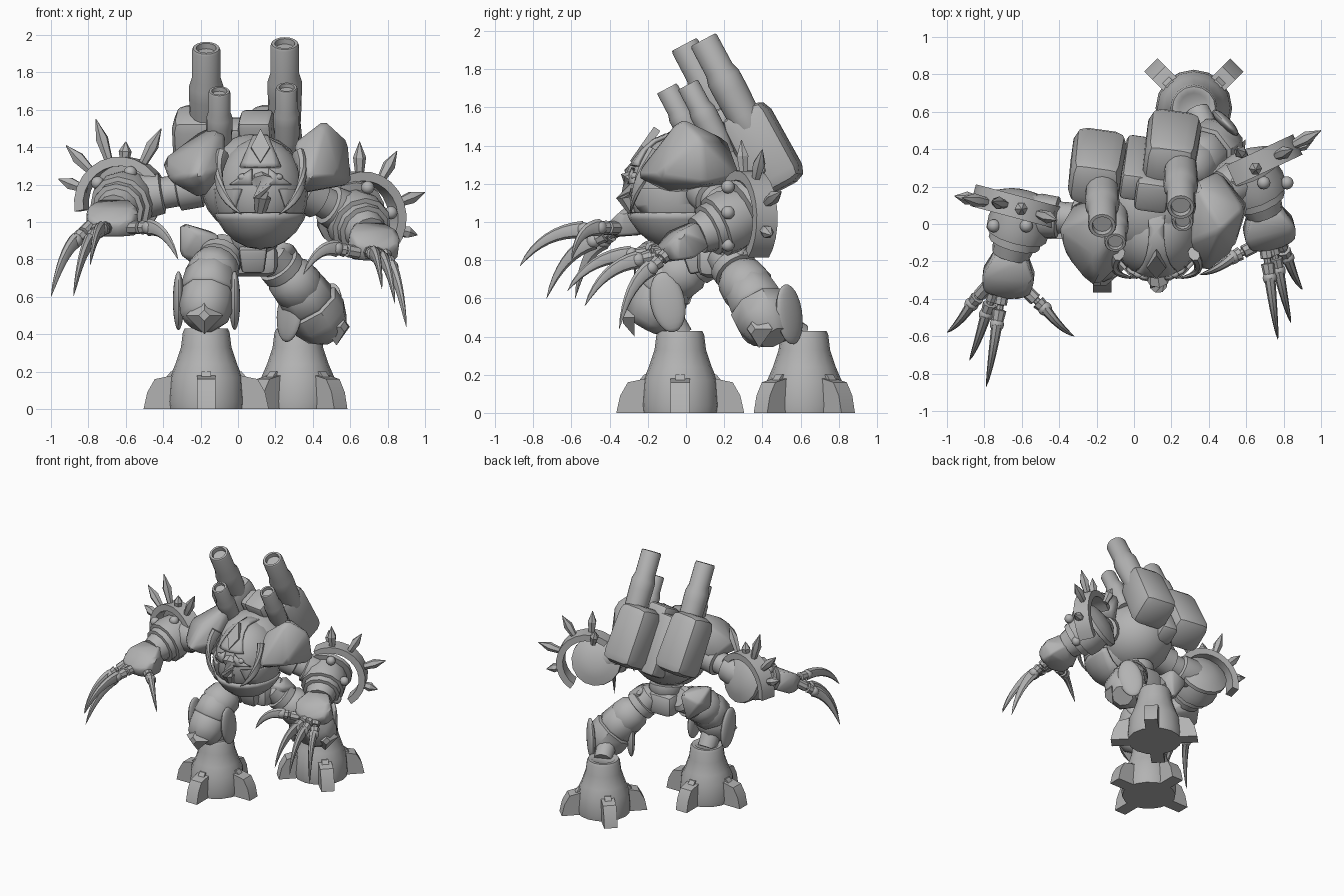
import bpy, bmesh, math
from mathutils import Vector, Matrix, Euler

default_cube = bpy.data.objects.get("Cube")
if default_cube:
    bpy.data.objects.remove(default_cube, do_unlink=True)

gray = bpy.data.materials.new("plain gray")
gray.use_nodes = True
gray.diffuse_color = (.45, .45, .45, 1)
gray.node_tree.nodes["Principled BSDF"].inputs["Base Color"].default_value = (.45, .45, .45, 1)


def finish(name, bm, angle=40, thickness=0):
    bmesh.ops.recalc_face_normals(bm, faces=bm.faces[:])
    mesh = bpy.data.meshes.new(name)
    bm.to_mesh(mesh)
    bm.free()
    mesh.materials.append(gray)
    mesh.shade_smooth()
    mesh.set_sharp_from_angle(angle=math.radians(angle))
    obj = bpy.data.objects.new(name, mesh)
    bpy.context.collection.objects.link(obj)
    if thickness:
        solid = obj.modifiers.new("Thickness", "SOLIDIFY")
        solid.thickness = thickness


def loft(name, path, radii, sides=12, flat=1, axis=None, angle=40, turn=0):
    """Skin rings along a path; flat squashes the section, axis fixes its direction."""
    path = [Vector(p) for p in path]
    bm = bmesh.new()
    rings = []
    for i, (p, r) in enumerate(zip(path, radii)):
        tangent = axis or path[min(i + 1, len(path) - 1)] - path[max(i - 1, 0)]
        quat = tangent.to_track_quat("Z", "Y")
        ring = []
        for k in range(sides):
            a = math.tau * (k + turn) / sides
            ring.append(bm.verts.new(p + quat @ Vector((r * flat * math.cos(a), r * math.sin(a), 0))))
        rings.append(ring)
    for low, high in zip(rings, rings[1:]):
        for k in range(sides):
            j = (k + 1) % sides
            bm.faces.new((low[k], low[j], high[j], high[k]))
    bm.faces.new(rings[0][::-1])
    bm.faces.new(rings[-1])
    finish(name, bm, angle)


def lathe(name, a, b, profile, sides=16, **options):
    """Turn (position, radius) pairs about the line from a to b."""
    a, b = Vector(a), Vector(b)
    loft(name, [a.lerp(b, t) for t, r in profile], [r for t, r in profile], sides, axis=b - a, **options)


def placed(center, size, rot=(0, 0, 0)):
    return Matrix.LocRotScale(Vector(center), Euler([math.radians(d) for d in rot]), Vector(size))


def ball(name, center, size, rot=(0, 0, 0), cuts=(), thickness=0):
    """Ellipsoid; each cut (point, normal) removes what lies beyond that plane."""
    bm = bmesh.new()
    bmesh.ops.create_uvsphere(bm, u_segments=20, v_segments=12, radius=1)
    for co, no in cuts:
        bmesh.ops.bisect_plane(bm, geom=bm.verts[:] + bm.edges[:] + bm.faces[:],
                               plane_co=co, plane_no=no, clear_outer=True)
    bm.transform(placed(center, size, rot))
    finish(name, bm, 40, thickness)


def hull(name, points, bevel=.02):
    """Bevelled convex block around a few corner points."""
    bm = bmesh.new()
    for p in points:
        bm.verts.new(p)
    bmesh.ops.convex_hull(bm, input=bm.verts[:])
    bmesh.ops.delete(bm, geom=[v for v in bm.verts if not v.link_faces], context="VERTS")
    bmesh.ops.bevel(bm, geom=bm.edges[:], offset=bevel, segments=1, affect="EDGES", clamp_overlap=True)
    finish(name, bm, 50)


def box(name, center, size, rot=(0, 0, 0), bevel=.03, taper=1):
    bm = bmesh.new()
    bmesh.ops.create_cube(bm, size=1)
    for v in bm.verts:
        v.co = Vector((v.co.x * size[0], v.co.y * size[1], v.co.z * size[2]))
        if v.co.z > 0:
            v.co.x *= taper
            v.co.y *= taper
    bmesh.ops.bevel(bm, geom=bm.edges[:], offset=bevel, segments=2, profile=.5, affect="EDGES")
    bm.transform(placed(center, (1, 1, 1), rot))
    finish(name, bm, 35)


def prism(name, outline, width, center, rot):
    """Extrude an x-z outline along y."""
    bm = bmesh.new()
    face = bm.faces.new([bm.verts.new((x, -width / 2, z)) for x, z in outline])
    made = bmesh.ops.extrude_face_region(bm, geom=[face])["geom"]
    bmesh.ops.translate(bm, vec=(0, width, 0), verts=[g for g in made if isinstance(g, bmesh.types.BMVert)])
    bm.transform(placed(center, (1, 1, 1), rot))
    finish(name, bm, 35)


def claw(name, a, ctrl, b, radius):
    a, ctrl, b = Vector(a), Vector(ctrl), Vector(b)
    steps = [i / 8 for i in range(9)]
    path = [a.lerp(ctrl, t).lerp(ctrl.lerp(b, t), t) for t in steps]
    loft(name, path, [radius * (1 - t) ** .7 + .001 for t in steps], 8, .65)


# Feet: flared bells, four toes each
def foot(side, x, y, turn, reach):
    lathe(side + "_foot", (x, y, 0), (x, y, 1), [(0, .2), (.04, .205), (.17, .195), (.24, .165),
          (.33, .135), (.41, .125), (.43, .115), (.43, .09), (.42, .08)], 16, angle=50)
    toe = [(.1, 0), (reach, 0), (reach - .02, .09), (reach - .06, .16), (.18, .18), (.1, .18)]
    ridge = [(.14, 0), (.27, 0), (.24, .14), (.19, .2), (.14, .2)]
    for k in range(4):
        prism(f"{side}_toe_{k}", toe, .1, (x, y, 0), (0, 0, turn + 90 * k))
        prism(f"{side}_toe_ridge_{k}", ridge, .05, (x, y, 0), (0, 0, turn + 90 * k))


foot("right", -.17, -.03, 0, .335)
foot("left", .32, .62, 45, .325)


# Legs: ribbed thigh, armoured knee, ankle strut
def leg(side, hip, knee, low, ankle, yaw, wide):
    hip, knee, low, ankle = map(Vector, (hip, knee, low, ankle))
    lathe(side + "_thigh", hip, knee, [(-.1, .07), (0, .1), (.25, .1), (.27, .12), (.45, .12), (.47, .1),
          (.6, .13), (.9, .14), (1.1, .11)])
    lathe(side + "_knee_armor", knee, low, [(-.4, .09), (-.15, .135), (.3, .15), (.36, .14), (.4, wide),
          (.75, wide), (1.05, .13), (1.25, .08)], 8, turn=.5, angle=45)
    loft(side + "_ankle", [low.lerp(knee, .4), ankle], [.08, .07])
    out = Matrix.Rotation(math.radians(yaw), 3, "Z")
    for sign in (-1, 1):
        ball(f"{side}_knee_flange_{sign}", knee.lerp(low, .6) + out @ Vector((sign * .15, .05, 0)),
             (.03, .09, .16), (12, 0, yaw))
    tip = low + out @ Vector((0, -.14, 0))
    lathe(side + "_knee_diamond", low + out @ Vector((0, -.08, 0)), tip, [(0, .1), (1, .03)], 4)


leg("right", (-.07, .16, .85), (-.15, -.08, .7), (-.18, -.19, .5), (-.17, -.03, .4), 0, .145)
leg("left", (.17, .2, .83), (.34, .34, .63), (.47, .44, .44), (.34, .6, .4), 45, .16)

# Pelvis and waist with pointed hip guards
box("pelvis", (.08, .17, .8), (.26, .22, .18), bevel=.05)
lathe("waist", (.08, .15, .84), (.09, .1, 1.05), [(0, .1), (.2, .13), (.4, .13), (.42, .1), (.65, .1), (.7, .15), (1, .2)])
box("pelvis_front_plate", (.08, .04, .8), (.12, .08, .14), (15, 0, 0), .02, 1.3)
hull("right_hip_guard", [(-.31, .1, 1), (-.22, .05, .95), (-.1, .08, .93), (-.3, .26, .9), (-.14, .28, .95),
     (-.31, .1, .82), (-.18, .25, .72), (-.1, .1, .78)], .015)
hull("left_hip_guard", [(.2, .12, .9), (.3, .16, .88), (.33, .3, .84), (.2, .33, .9), (.18, .15, .74), (.28, .28, .7)], .015)

# Torso and rounded armoured head
ball("torso", (.08, .1, 1.2), (.28, .3, .27))
head = Vector((.12, -.04, 1.17))
size = Vector((.235, .26, .28))
ball("head_core", head, size)
ball("crown_plate", head, size * 1.08, (0, 0, 0), [((0, 0, .42), (0, 0, -1)), ((.5, 0, .3), (1, 0, .5)),
     ((-.5, 0, .3), (-1, 0, .5)), ((0, .5, 0), (0, 1, 0))], .02)
for sign in (-1, 1):
    ball(f"brow_plate_{sign}", head, size * 1.07, (0, 0, 0), [((sign * .18, 0, 0), (-sign, 0, 0)),
         ((0, 0, .5), (sign * .6, 0, 1)), ((0, 0, .1), (0, 0, -1)), ((0, .2, 0), (0, 1, 0))], .02)
    ball(f"cheek_plate_{sign}", head, size * 1.09, (0, 0, 0), [((sign * .42, 0, 0), (-sign, 0, -.4)),
         ((0, 0, .02), (0, 0, 1)), ((0, 0, -.6), (0, 0, -1)), ((0, .3, 0), (0, 1, 0))], .02)
    claw(f"tusk_{sign}", head + Vector((sign * .2, -.12, .2)), head + Vector((sign * .28, -.24, 0)),
         head + Vector((sign * .1, -.25, -.13)), .045)
    ball(f"eye_{sign}", head + Vector((sign * .09, -.23, .07)), (.03, .02, .02))
ball("jaw_plate", head, size * 1.06, (0, 0, 0), [((0, 0, -.4), (0, 0, 1)), ((0, .4, 0), (0, 1, 0))], .02)
loft("snout", [head + Vector(p) for p in ((0, -.2, .06), (.01, -.25, .04), (.01, -.28, -.04), (0, -.23, -.12))],
     [.05, .065, .05, .03], 8)
prism("head_crest", [(-.05, 0), (0, .12), (.05, 0), (0, -.1)], .04, head + Vector((0, -.18, .22)), (-35, 0, 0))

# Pointed shoulder pads
hull("right_shoulder_pad", [(-.41, -.03, 1.33), (-.2, -.35, 1.26), (-.07, 0, 1.53), (-.07, -.22, 1.28), (-.29, -.28, 1.24),
     (-.32, .12, 1.22), (-.1, .13, 1.3), (-.19, -.14, 1.12), (-.37, -.15, 1.22), (-.2, .06, 1.49), (-.2, -.2, 1.42)])
hull("left_shoulder_pad", [(.47, -.03, 1.55), (.59, .08, 1.44), (.61, .1, 1.2), (.53, -.15, 1.24), (.38, -.27, 1.24),
     (.3, -.1, 1.42), (.32, .22, 1.43), (.45, .29, 1.24), (.33, -.1, 1.15), (.35, .2, 1.18)])

# Back pods and four barrels
tilt = 28
for side, x, y in (("right", -.2, .3), ("left", .2, .4)):
    box(side + "_back_pod", (x, y, 1.385), (.29, .28, .47), (tilt, 0, -8), .07, .93)
box("back_spine", (.01, .3, 1.32), (.14, .16, .48), (tilt, 0, -8), .03)
box("barrel_mount", (.1, .18, 1.48), (.18, .18, .2), (tilt, 0, -8), .03)
barrel = [(0, .85), (.1, .9), (.15, 1), (.25, 1.05), (.5, 1.1), (.62, 1.1), (.7, .93), (.98, .92), (1, .85),
          (1, .65), (.95, .6)]
for name, muzzle, length, radius in (
        ("right_big_barrel", (-.17, -.01, 1.93), .6, .083), ("left_big_barrel", (.25, .09, 1.955), .6, .083),
        ("right_small_barrel", (-.1, -.1, 1.7), .42, .064), ("left_small_barrel", (.26, .01, 1.72), .42, .064)):
    aim = Vector((0, -math.sin(math.radians(tilt)), math.cos(math.radians(tilt))))
    lathe(name, Vector(muzzle) - aim * length, muzzle, [(t, r * radius) for t, r in barrel])


# Arms: jointed upper arm, plated forearm, spiked cuff, clawed hand
def arm(side, shoulder, elbow, wrist, hand, cuff, arc, yaw, spikes, tips):
    shoulder, elbow, wrist, hand, cuff = map(Vector, (shoulder, elbow, wrist, hand, cuff))
    lathe(side + "_upper_arm", shoulder, elbow, [(0, .11), (.3, .11), (.32, .085), (.5, .085), (.52, .11), (.75, .12), (1, .1)])
    lathe(side + "_forearm", elbow, wrist, [(-.35, .1), (-.2, .15), (.2, .17), (.5, .165), (.52, .14), (.7, .14), (.72, .115), (1, .1)],
          12, angle=35)
    forward = (wrist - elbow).normalized()
    lathe(side + "_elbow_dish", elbow, elbow - forward, [(.02, .1), (.04, .19), (.07, .19), (.1, .13), (.12, .06)])
    for k in range(3):
        a = math.radians(arc[0] + 65 * k)
        ball(f"{side}_rivet_{k}", cuff + Vector((math.cos(a) * .17, -.1, math.sin(a) * .17)), (.035, .035, .035))
    # Cuff band and spikes
    angles = [math.radians(arc[0] + (arc[1] - arc[0]) * i / 12) for i in range(13)]
    outline = [(.25 * math.cos(a), .25 * math.sin(a)) for a in angles]
    outline += [(.2 * math.cos(a), .2 * math.sin(a)) for a in reversed(angles)]
    prism(side + "_cuff", outline, .12, cuff, (0, 0, yaw))
    for k, tip in enumerate(map(Vector, spikes)):
        root = cuff + (tip - cuff).normalized() * .2
        lathe(f"{side}_spike_{k}", root, tip, [(0, .022), (.2, .024), (.6, .035), (1, .002)], 6, angle=25)
    # Wide flat hand, digits fanned across its front edge
    forward = (hand - wrist).normalized()
    across = forward.cross(Vector((0, 0, 1))).normalized()
    up = across.cross(forward)
    hull(side + "_hand", [wrist.lerp(hand, t) + across * w * s + up * h * r for t, w, h in
         ((-.1, .08, .07), (.55, .14, .08), (1, .12, .045), (1.15, .05, .04)) for s in (-1, 1) for r in (-1, 1)], .012)
    for k, tip in enumerate(map(Vector, tips)):
        root = hand + across * max(-.12, min(.12, .4 * (tip - hand).dot(across)))
        knuckle = root.lerp(tip, .35) + Vector((0, 0, .06))
        lathe(f"{side}_finger_{k}", root, knuckle, [(-.2, .035), (.4, .035), (.42, .02), (.55, .02), (.57, .038), (1, .03)], 8)
        ball(f"{side}_knuckle_{k}", knuckle, (.038, .038, .038))
        claw(f"{side}_claw_{k}", knuckle, knuckle.lerp(tip, .55) + Vector((0, -.03, .1)), tip, .045)


arm("right", (-.2, .02, 1.19), (-.6, .05, 1.12), (-.66, -.17, 1.05), (-.68, -.36, .97), (-.62, .09, 1.1),
    (10, 190), -15,
    [(-.76, .12, 1.55), (-.92, .14, 1.41), (-.96, .15, 1.23), (-.6, .08, 1.43), (-.41, .02, 1.5)],
    [(-1, -.58, .6), (-.88, -.73, .6), (-.79, -.87, .77), (-.32, -.6, .8)])
arm("left", (.34, .1, 1.17), (.62, .26, 1.02), (.7, .06, .93), (.74, -.1, .84), (.65, .32, 1.02),
    (-55, 125), 25,
    [(.65, .29, 1.43), (.85, .4, 1.38), (1, .5, 1.16), (.96, .45, .93), (.55, .4, 1.33)],
    [(.77, -.62, .64), (.84, -.53, .56), (.9, -.35, .44), (.35, -.27, .72)])
